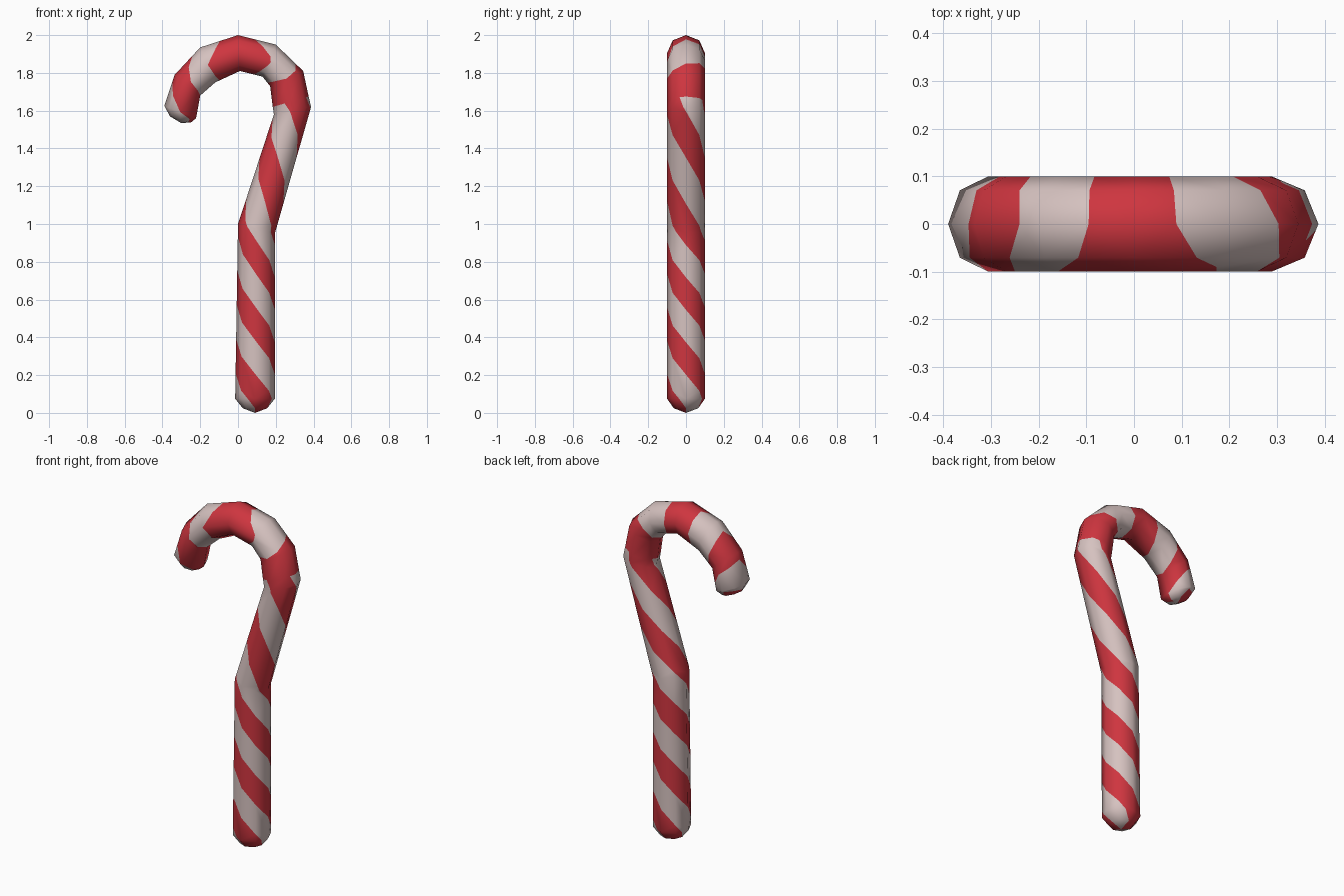
import bpy, bmesh, math
from mathutils import Vector

if "Cube" in bpy.data.objects:
    bpy.data.objects.remove(bpy.data.objects["Cube"])

SIDES = 8
HALF_DEPTH = 0.1


def material(name, rgb):
    m = bpy.data.materials.new(name)
    m.diffuse_color = (*rgb, 1.0)
    m.use_nodes = True
    m.node_tree.nodes["Principled BSDF"].inputs["Base Color"].default_value = m.diffuse_color
    return m


def helix(front):
    """Stripe phase at front, outside, back, inside, front again: two stripes wind around."""
    return [front + 0.5 * k for k in range(5)]


def band(front, outside, back, inside):
    """Stripe phase for closed bands around the hook."""
    return [front, outside, back, inside, front]


# Rings along the cane: (outer x, z, inner x, z), depth scale, stripe phases
HOOK_START = (0.374, 1.675, 0.184, 1.62)
RINGS = [
    ((0.09, 0.0, 0.09, 0.0), 0.0, helix(-0.3)),           # bottom tip
    ((0.155, 0.025, 0.025, 0.025), 0.65, helix(-0.25)),   # rounded bottom
    ((0.195, 0.075, -0.015, 0.075), 1.0, helix(-0.12)),
    ((0.195, 0.95, 0.0, 1.0), 1.0, helix(2.43)),          # bend in the shaft
    ((0.387, 1.62, 0.19, 1.58), 1.0, helix(3.8)),
    (HOOK_START, 1.0, helix(3.87)),                       # spiral ends
    (HOOK_START, 1.0, band(4.0, 4.0, 4.0, 4.0)),          # hook bands begin
    ((0.345, 1.81, 0.17, 1.73), 1.0, band(4.25, 4.15, 4.05, 4.05)),
    ((0.2, 1.95, 0.13, 1.78), 1.0, band(4.8, 4.5, 4.42, 4.6)),
    ((0.0, 2.0, 0.01, 1.81), 1.0, band(5.0, 4.95, 5.0, 5.0)),      # crown
    ((-0.2, 1.935, -0.12, 1.75), 1.0, band(5.25, 5.58, 5.47, 5.3)),
    ((-0.335, 1.79, -0.2, 1.68), 1.0, band(5.85, 6.15, 6.0, 5.75)),
    ((-0.39, 1.625, -0.222, 1.56), 1.0, band(6.25, 6.6, 6.7, 6.2)),
    ((-0.36, 1.57, -0.25, 1.537), 0.65, band(6.35, 6.8, 6.95, 6.2)),  # rounded end
    ((-0.302, 1.535, -0.302, 1.535), 0.0, band(6.4, 6.8, 7.0, 6.3)),
]


def ring_point(ring, i):
    """Corner i of a ring, counted from the front; the fourth value is the stripe phase."""
    (ox, oz, ix, iz), depth, phases = ring
    a = i / SIDES * math.tau - math.pi / 2
    c, s = math.cos(a), math.sin(a)
    k = i * 4 / SIDES
    j = min(int(k), 3)
    phase = phases[j] + (phases[j + 1] - phases[j]) * (k - j)
    return Vector(((ox + ix) / 2 + c * (ox - ix) / 2, HALF_DEPTH * depth * s,
                   (oz + iz) / 2 + c * (oz - iz) / 2, phase))


def clip(poly, level, sign):
    """Keep the part of a polygon on one side of a stripe edge."""
    out = []
    for a, b in zip(poly, poly[1:] + poly[:1]):
        da, db = sign * (a.w - level), sign * (b.w - level)
        if da >= 0:
            out.append(a)
        if da * db < 0:
            out.append(a.lerp(b, da / (da - db)))
    return out


# Tube panels, each cut along the stripe edges
bm = bmesh.new()
for lower, upper in zip(RINGS, RINGS[1:]):
    if lower[0] == upper[0]:
        continue
    for i in range(SIDES):
        panel = [ring_point(lower, i), ring_point(lower, i + 1),
                 ring_point(upper, i + 1), ring_point(upper, i)]
        first = math.floor(min(p.w for p in panel) * 2) - 1
        last = math.ceil(max(p.w for p in panel) * 2) + 2
        for stripe in range(first, last):
            edge = stripe / 2 + 0.25
            piece = clip(clip(panel, edge - 0.5, 1), edge, -1)
            corners = []
            for p in piece:
                q = p.to_3d()
                if all((q - c).length > 1e-5 for c in corners):
                    corners.append(q)
            if len(corners) > 2:
                face = bm.faces.new([bm.verts.new(c) for c in corners])
                face.material_index = stripe % 2
bmesh.ops.remove_doubles(bm, verts=bm.verts[:], dist=1e-4)
bmesh.ops.recalc_face_normals(bm, faces=bm.faces[:])

mesh = bpy.data.meshes.new("candy_cane")
bm.to_mesh(mesh)
bm.free()
mesh.materials.append(material("red_stripe", (0.62, 0.036, 0.05)))
mesh.materials.append(material("pale_stripe", (0.67, 0.54, 0.525)))
cane = bpy.data.objects.new("candy_cane", mesh)
bpy.context.collection.objects.link(cane)

# Smooth shading over the low-poly tube
bpy.context.view_layer.objects.active = cane
cane.select_set(True)
bpy.ops.object.shade_smooth_by_angle(angle=math.radians(60))
